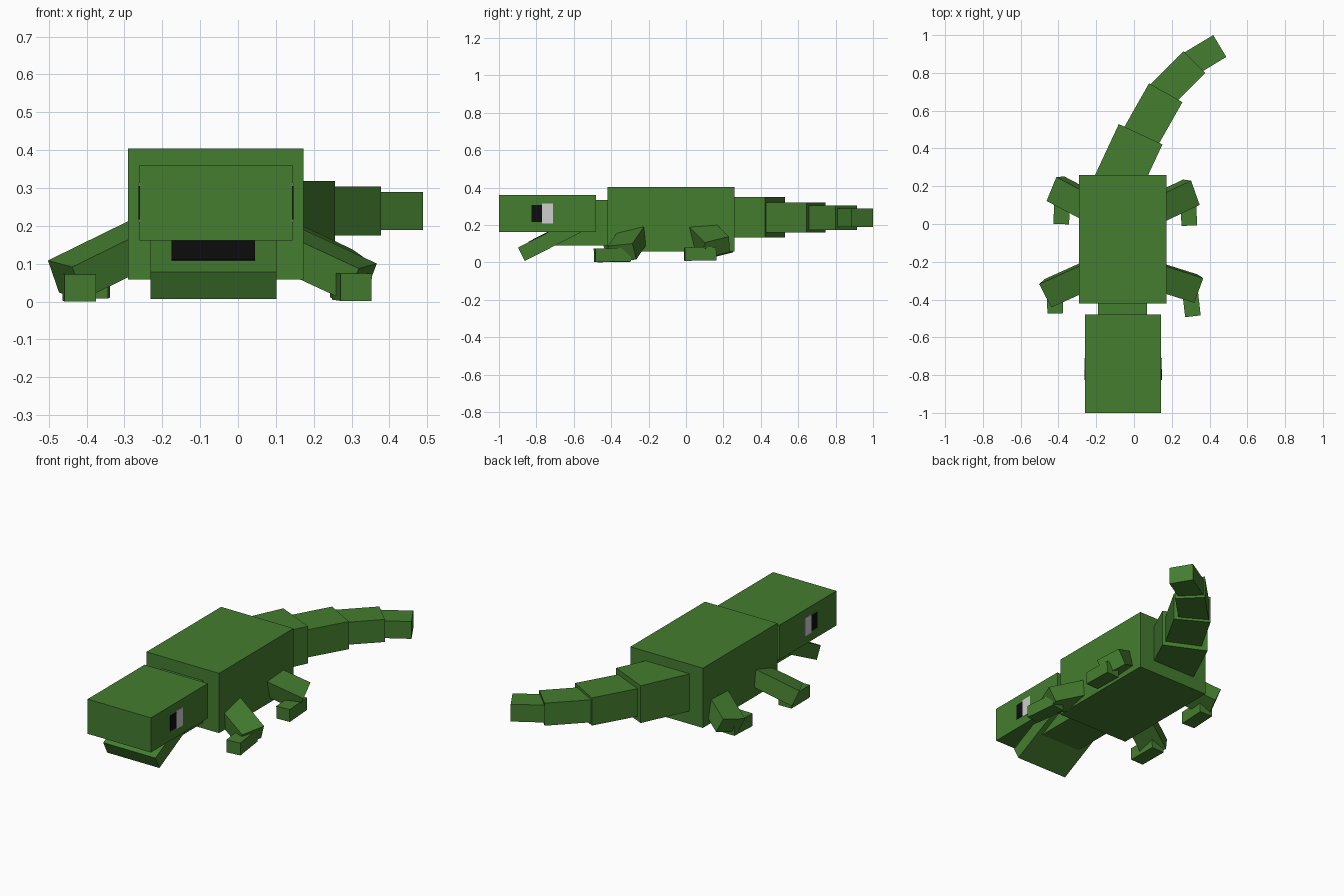
import bpy, bmesh, math
from mathutils import Vector, Matrix

if "Cube" in bpy.data.objects:
    bpy.data.objects.remove(bpy.data.objects["Cube"])


def material(name, color):
    m = bpy.data.materials.new(name)
    m.diffuse_color = (*color, 1)
    m.use_nodes = True
    m.node_tree.nodes["Principled BSDF"].inputs["Base Color"].default_value = m.diffuse_color
    return m


GREEN = material("leaf_green", (0.058, 0.205, 0.028))
BLACK = material("black", (0.004, 0.004, 0.004))
WHITE = material("eye_white", (0.62, 0.62, 0.62))


def finish(name, bm, mat):
    me = bpy.data.meshes.new(name)
    bm.to_mesh(me)
    bm.free()
    me.materials.append(mat)
    ob = bpy.data.objects.new(name, me)
    bpy.context.collection.objects.link(ob)
    return ob


def box(name, x, y, z, mat=GREEN):
    """Axis-aligned box given as (min, max) ranges."""
    bm = bmesh.new()
    size = [r[1] - r[0] for r in (x, y, z)]
    mid = [(r[0] + r[1]) / 2 for r in (x, y, z)]
    bmesh.ops.create_cube(bm, size=1, matrix=Matrix.Translation(mid) @ Matrix.Diagonal((*size, 1)))
    return finish(name, bm, mat)


def beam(name, start, end, width, height, up=(0, 0, 1), mat=GREEN):
    """Box whose long axis runs between two points."""
    a, b = Vector(start), Vector(end)
    d = (b - a).normalized()
    side = d.cross(Vector(up)).normalized()
    rot = Matrix((side, d, side.cross(d))).transposed().to_4x4()
    bm = bmesh.new()
    bmesh.ops.create_cube(bm, size=1, matrix=Matrix.Translation((a + b) / 2) @ rot
                          @ Matrix.Diagonal((width, (b - a).length, height, 1)))
    return finish(name, bm, mat)


# Trunk, neck and head
MID = -0.06
box("body", (-0.29, 0.173), (-0.42, 0.26), (0.065, 0.41))
box("neck", (-0.19, 0.07), (-0.70, -0.40), (0.097, 0.34))
box("head", (-0.26, 0.144), (-1.0, -0.48), (0.167, 0.367))

# Open lower jaw, hinged down, with a dark mouth lining on its upper face
tilt = math.radians(27)
along = Vector((0, math.cos(tilt), math.sin(tilt)))
normal = Vector((0, -math.sin(tilt), math.cos(tilt)))
tip = Vector((-0.065, -0.88, 0.049))
beam("lower_jaw", tip, tip + along * 0.40, 0.333, 0.08)
lining = tip + normal * 0.041
beam("mouth_lining", lining + along * 0.065, lining + along * 0.34, 0.22, 0.004, mat=BLACK)

# Eyes: a white and a pupil plate on each side of the head
for side, x in (("left", -0.26), ("right", 0.144)):
    span = (x - 0.003, x + 0.003)
    box(side + "_eye_white", span, (-0.77, -0.71), (0.215, 0.32), WHITE)
    box(side + "_pupil", span, (-0.825, -0.77), (0.223, 0.312), BLACK)

# Tail: tapering segments bending sideways (end point, heading, length, width, z range)
tail = [
    ((0.035, 0.475), 25, 0.34, 0.255, 0.14, 0.355),
    ((0.168, 0.695), 29.5, 0.30, 0.203, 0.165, 0.325),
    ((0.32, 0.857), 45, 0.26, 0.163, 0.18, 0.31),
    ((0.454, 0.942), 59, 0.20, 0.135, 0.195, 0.295),
]
for i, (end, angle, length, width, z0, z1) in enumerate(tail):
    t = math.radians(angle)
    e = Vector((*end, (z0 + z1) / 2))
    beam(f"tail_segment_{i + 1}", e - Vector((math.sin(t), math.cos(t), 0)) * length,
         e, width, z1 - z0)

# Legs: splayed upper leg (top of outer end, direction, up hint) and forward foot
legs = [
    ("front_right", (0.343, -0.352, 0.100), (0.19, -0.06, -0.088), (0, -0.10, 1),
     (0.290, -0.30), (0.312, -0.488), 0.044),
    ("front_left", (-0.470, -0.380, 0.106), (-0.20, -0.09, -0.098), (0, -0.14, 1),
     (-0.422, -0.30), (-0.417, -0.473), 0.042),
    ("rear_right", (0.325, 0.165, 0.128), (0.18, 0.085, -0.085), (0, -0.25, 1),
     (0.285, 0.16), (0.293, -0.008), 0.050),
    ("rear_left", (-0.437, 0.185, 0.128), (-0.18, 0.095, -0.085), (0, -0.25, 1),
     (-0.380, 0.16), (-0.385, 0.0), 0.050),
]
for name, top, direction, up, heel, toe, z in legs:
    d = Vector(direction).normalized()
    n = d.cross(Vector(up)).normalized().cross(d)
    end = Vector(top) - n * 0.047
    beam(name + "_upper_leg", end - d * 0.30, end, 0.14, 0.094, up)
    beam(name + "_foot", (*heel, z + 0.003), (*toe, z), 0.083, 0.072)

# Rest the lowest point on the ground
bpy.context.view_layer.update()
low = min(v.co.z for o in bpy.data.objects for v in o.data.vertices)
for o in bpy.data.objects:
    o.data.transform(Matrix.Translation((0, 0, -low)))
